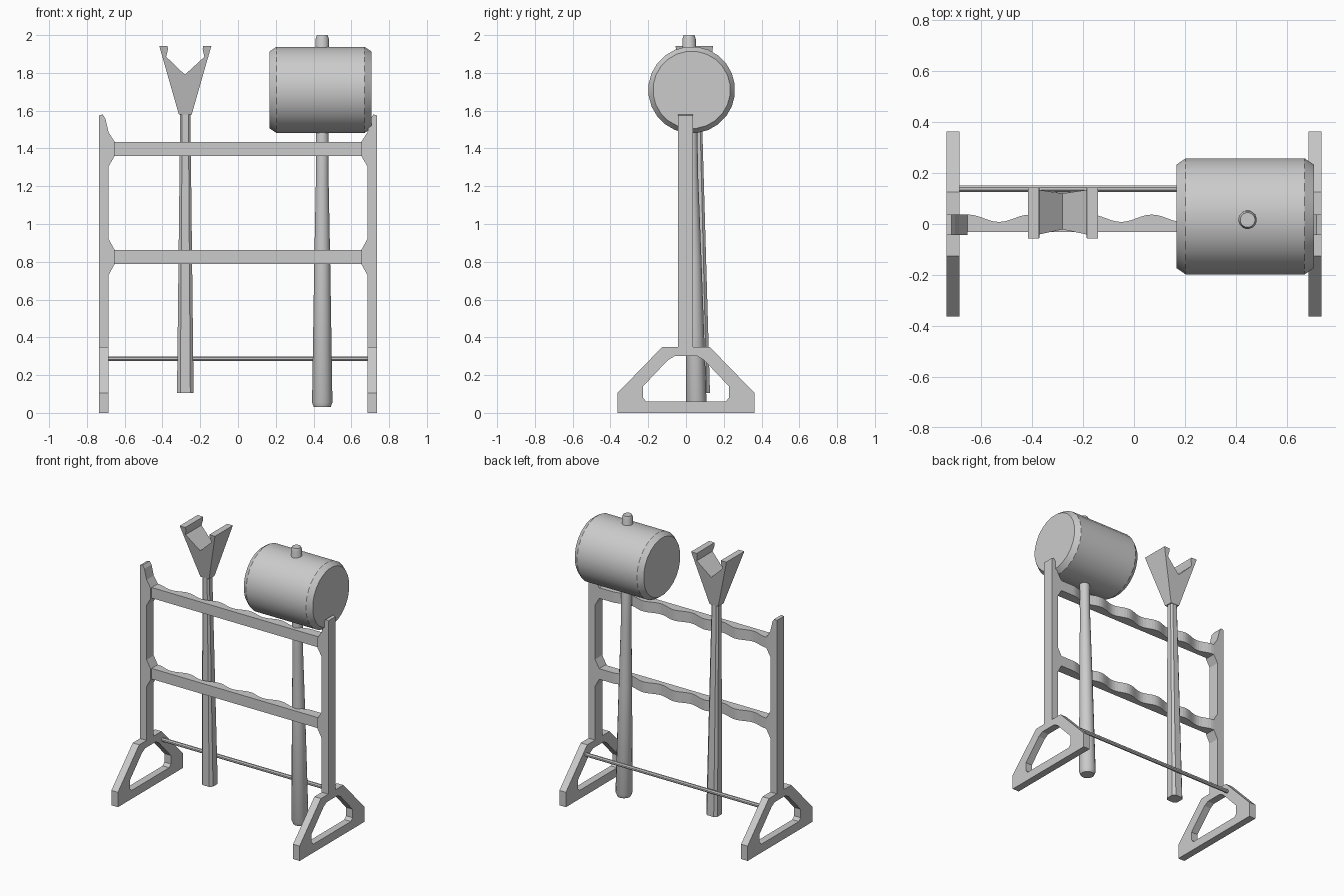
import bpy, math
from mathutils import Vector
from mathutils.geometry import tessellate_polygon

if "Cube" in bpy.data.objects:
    bpy.data.objects.remove(bpy.data.objects["Cube"])


def make(name, verts, faces, smooth=False):
    me = bpy.data.meshes.new(name)
    me.from_pydata([tuple(v) for v in verts], [], faces)
    ob = bpy.data.objects.new(name, me)
    bpy.context.collection.objects.link(ob)
    bpy.context.view_layer.objects.active = ob
    ob.select_set(True)
    bpy.ops.object.mode_set(mode='EDIT')
    bpy.ops.mesh.select_all(action='SELECT')
    bpy.ops.mesh.normals_make_consistent(inside=False)
    bpy.ops.object.mode_set(mode='OBJECT')
    if smooth:
        bpy.ops.object.shade_smooth_by_angle(angle=math.radians(28))
    ob.select_set(False)
    return ob


def prism(name, loops, place, span):
    """Extrude outline (plus optional hole) between span(point) = (lo, hi)."""
    pts = [p for lp in loops for p in lp]
    n = len(pts)
    verts = [place(p, span(p)[k]) for k in (0, 1) for p in pts]
    faces, start = [], 0
    for lp in loops:
        m = len(lp)
        for i in range(m):
            a, b = start + i, start + (i + 1) % m
            faces.append((a, b, b + n, a + n))
        start += m
    if len(loops) == 1:
        caps = [tuple(range(n))]
    else:
        caps = [tuple(t) for t in tessellate_polygon([[Vector((*p, 0)) for p in lp] for lp in loops])]
    faces += caps + [tuple(i + n for i in c) for c in caps]
    return make(name, verts, faces)


def loft(name, rings, smooth=False):
    """Join equal-sized rings of points and cap both ends."""
    m = len(rings[0])
    faces = [tuple(range(m)), tuple(range(m * (len(rings) - 1), m * len(rings)))]
    for r in range(len(rings) - 1):
        for i in range(m):
            a, b = r * m + i, r * m + (i + 1) % m
            faces.append((a, b, b + m, a + m))
    return make(name, [v for r in rings for v in r], faces, smooth)


def circle(r, n):
    return [(r * math.cos(2 * math.pi * (i + .5) / n), r * math.sin(2 * math.pi * (i + .5) / n)) for i in range(n)]


xz = lambda p, d: (p[0], d, p[1])
yz = lambda p, d: (d, p[0], p[1])
xy = lambda p, d: (p[0], p[1], d)

# side posts with rail brackets, and triangular feet
post = [(.736, .34), (.736, 1.575), (.717, 1.58), (.702, 1.558), (.685, 1.485),
        (.653, 1.435), (.653, 1.36), (.685, 1.305), (.685, .92), (.653, .863),
        (.653, .788), (.685, .73), (.685, .34)]
half_out = [(.363, 0), (.363, .105), (.125, .35)]
half_in = [(.21, .06), (.228, .08), (.228, .14), (.095, .28), (.06, .30)]
sym = lambda h: h + [(-y, z) for y, z in reversed(h)]
for side, s in (("left", -1), ("right", 1)):
    prism(side + "_post", [[(s * x, z) for x, z in post]], xz, lambda p: (-.043, .037))
    prism(side + "_foot", [sym(half_out), sym(half_in)], yz, lambda p: (s * .685, s * .736))

# rails with scalloped back edge
wave = [(-.653, .037)]
for i in range(61):
    x = -.65 + i * 1.2 / 60
    wave.append((x, .0225 - .0145 * math.cos(2 * math.pi * (x + .53) / .24)))
wave.append((.653, .037))
outline = [[(-.653, -.032)] + wave + [(.653, -.032)]]
for name, z in (("middle_rail", .788), ("top_rail", 1.36)):
    prism(name, outline, xy, lambda p: (z, z + .075))

# thin rear bar
loft("rear_bar", [[(x, .138 + a, .287 + b) for a, b in circle(.0135, 8)] for x in (-.69, .69)])

# mallet head and tapered, leaning handle
head = [(.167, .205), (.203, .23), (.67, .23), (.706, .205)]
loft("mallet_head", [[(x, .03 + a, 1.71 + b) for a, b in circle(r, 24)] for x, r in head], True)
grip = [(.03, .045), (.055, .055), (.8, .043), (1.25, .034), (1.98, .036), (2.0, .029)]
loft("mallet_handle", [[(.446 + a, .056 - .02 * z + b, z) for a, b in circle(r, 16)] for z, r in grip], True)


# forked pole: chamfered square shaft
def chamfered(h):
    c = h * .6
    return [(h, -c), (h, c), (c, h), (-c, h), (-h, c), (-h, -c), (-c, -h), (c, -h)]


loft("fork_shaft", [[(-.279 + a, y + b, z) for a, b in chamfered(h)]
                    for z, h, y in ((.105, .044, .083), (1.585, .027, .057))])

# forked head flaring towards its tips
fork_half = [(.034, 1.58), (.138, 1.943), (.094, 1.943), (.092, 1.925), (.101, 1.885)]
fork = [(-.279 + x, z) for x, z in fork_half] + [(-.281, 1.79)] + \
       [(-.279 - x, z) for x, z in reversed(fork_half)]


def flare(p):
    t = (p[1] - 1.58) / .363
    h, c = .03 + .07 * t, .057 - .013 * t
    return c - h, c + h


prism("fork_head", [fork], xz, flare)
